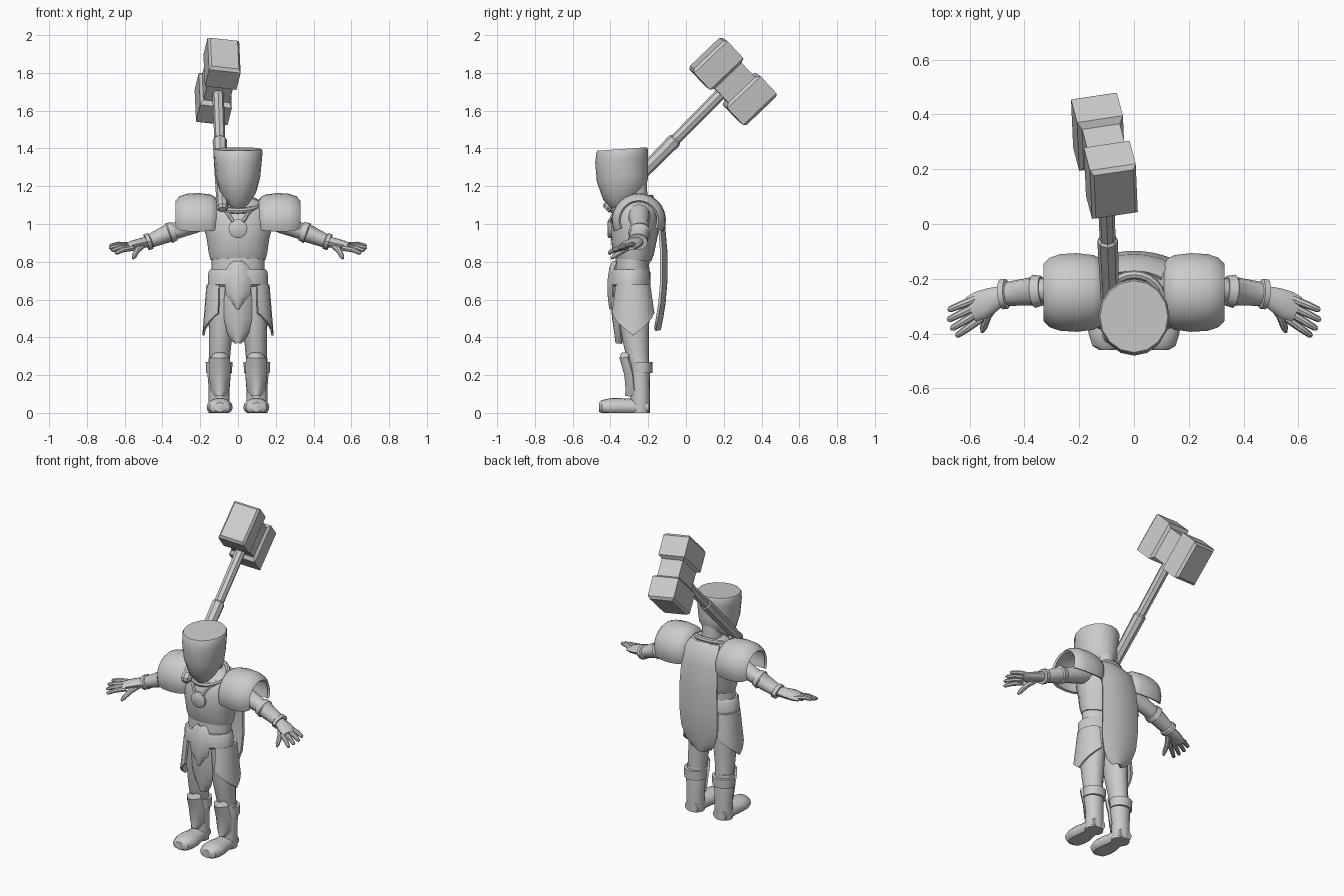
import bpy, bmesh, math
from mathutils import Vector

grey = bpy.data.materials.new("plain_grey")
grey.diffuse_color = (0.6, 0.6, 0.6, 1)
X, Y, Z = Vector((1, 0, 0)), Vector((0, 1, 0)), Vector((0, 0, 1))


def make(name, verts, faces, mirror=False, thick=0, angle=35):
    """Mesh object with optional thickness and a mirrored twin."""
    me = bpy.data.meshes.new(name)
    me.from_pydata([tuple(v) for v in verts], [], faces)
    bm = bmesh.new()
    bm.from_mesh(me)
    bmesh.ops.remove_doubles(bm, verts=bm.verts, dist=0.0002)
    bmesh.ops.recalc_face_normals(bm, faces=bm.faces)
    bm.to_mesh(me)
    bm.free()
    me.materials.append(grey)
    ob = bpy.data.objects.new(name, me)
    bpy.context.collection.objects.link(ob)
    bpy.ops.object.select_all(action='DESELECT')
    ob.select_set(True)
    bpy.context.view_layer.objects.active = ob
    if thick:
        mod = ob.modifiers.new("thickness", 'SOLIDIFY')
        mod.thickness, mod.offset = thick, 0
        bpy.ops.object.modifier_apply(modifier=mod.name)
    if mirror:
        mod = ob.modifiers.new("mirror", 'MIRROR')
        mod.use_mirror_merge = False
        bpy.ops.object.modifier_apply(modifier=mod.name)
    bpy.ops.object.shade_smooth_by_angle(angle=math.radians(angle))
    return ob


def loft(name, rows, ref=X, axis=None, n=16, phase=0, floor=False, **kw):
    """Rings (x, y, z, r1, r2, tilt) joined into a capped tube; r1 lies along ref."""
    cs = [Vector(r[:3]) for r in rows]
    verts = []
    for i, r in enumerate(rows):
        t = axis or (cs[min(i + 1, len(cs) - 1)] - cs[max(i - 1, 0)]).normalized()
        u = (ref - t * ref.dot(t)).normalized()
        v = t.cross(u)
        for k in range(n):
            a = 2 * math.pi * k / n + phase
            p = cs[i] + u * (r[3] * math.cos(a)) + v * (r[4] * math.sin(a))
            if len(r) > 5:
                p.z += r[5] * (p.y - cs[i].y)
            if floor:
                p.z = max(p.z, 0)
            verts.append(p)
    faces = [(i * n + k, i * n + (k + 1) % n, (i + 1) * n + (k + 1) % n, (i + 1) * n + k)
             for i in range(len(rows) - 1) for k in range(n)]
    faces += [tuple(range(n)), tuple(range((len(rows) - 1) * n, len(rows) * n))]
    return make(name, verts, faces, **kw)


def grid(name, rows, thick=0.012, **kw):
    """Sheet through rows of points, thickened."""
    m = len(rows[0])
    faces = [(i * m + k, i * m + k + 1, (i + 1) * m + k + 1, (i + 1) * m + k)
             for i in range(len(rows) - 1) for k in range(m - 1)]
    return make(name, [p for r in rows for p in r], faces, thick=thick, **kw)


def plate(name, rows, bow, cx=0, **kw):
    """Curved plate from rows of (z, y, half width)."""
    cols = [c / 4 for c in range(-4, 5)]
    return grid(name, [[(cx + c * w, y + bow * c * c, z) for c in cols] for z, y, w in rows], **kw)


# Helmet, neck
loft("helmet", [(0, -.305, 1.14, .068, .09, .65), (0, -.32, 1.18, .100, .118, .45),
                (0, -.337, 1.25, .118, .135, .2), (0, -.341, 1.34, .127, .140, .1),
                (0, -.338, 1.385, .130, .137, .07), (0, -.338, 1.397, .124, .131, .07)], axis=Z)
loft("neck", [(0, -.265, 1.08, .065, .065), (0, -.27, 1.26, .055, .06)], axis=Z)

# Torso, chest armour, belt
loft("belly", [(0, -.28, .63, .125, .085), (0, -.285, .70, .142, .095), (0, -.285, .78, .140, .09),
               (0, -.28, .88, .140, .09)], axis=Z)
loft("chest_armour", [(0, -.28, .81, .145, .095, -.1), (0, -.28, .85, .156, .11, -.1),
                      (0, -.275, .92, .165, .122), (0, -.27, 1.0, .185, .132), (0, -.26, 1.07, .175, .118),
                      (0, -.26, 1.115, .125, .09), (0, -.26, 1.14, .075, .07)], axis=Z, n=20)
loft("belt", [(0, -.295, .67, .148, .1), (0, -.295, .68, .160, .108), (0, -.295, .745, .157, .106),
              (0, -.295, .76, .146, .098)], axis=Z, n=20)

# Collar, chain and round pendant
ring = [(.105 * math.cos(a), -.285 + .1 * math.sin(a), 1.105 + .035 * math.sin(a))
        for a in [2 * math.pi * k / 24 for k in range(25)]]
loft("collar", [p + (.016, .016) for p in ring], ref=Z, n=8)
loft("pendant_chain", [(.085, -.34, 1.09, .01, .01), (.05, -.385, 1.05, .01, .01),
                       (.025, -.405, 1.01, .01, .01)], n=6, mirror=True)
loft("pendant", [(0, -.38, .975, .05, .05), (0, -.408, .975, .05, .05),
                 (0, -.416, .975, .038, .038)], axis=Y, n=16)

# Front cloth, shield plate and cape
plate("front_cloth", [(.70, -.395, .06), (.60, -.395, .07), (.50, -.385, .07), (.43, -.375, .055),
                      (.39, -.37, .035), (.37, -.368, .012)], .03)
plate("front_shield", [(.80, -.385, .025), (.77, -.40, .055), (.70, -.41, .068), (.63, -.41, .062),
                       (.58, -.405, .03), (.55, -.40, .004)], .025)
plate("cape", [(1.12, -.175, .10), (1.08, -.138, .115), (1.0, -.118, .125), (.85, -.105, .13),
               (.70, -.105, .132), (.58, -.115, .125), (.50, -.128, .10), (.46, -.136, .07),
               (.44, -.14, .03)], -.025, thick=.014)

# Hip plates, pointed at the outer side
hip = []
for i in range(6):
    row = []
    for k in range(9):
        a = math.radians(-80 + 20 * k)
        z = .68 - (.27 - .12 * abs(k - 4) / 4) * i / 5
        r = .075 + .022 * i / 5
        row.append((.086 + r * math.cos(a), -.28 + (r + .012) * math.sin(a), z))
    hip.append(row)
grid("hip_plate", hip, mirror=True)

# Legs, boots, cuffs, shin plates
loft("leg", [(.082, -.28, .68, .07, .088), (.086, -.277, .56, .072, .085), (.090, -.27, .43, .064, .074),
             (.095, -.263, .35, .058, .066), (.098, -.252, .27, .054, .056)], axis=Z, mirror=True)
loft("boot_shaft", [(.1, -.25, .29, .056, .054), (.1, -.246, .21, .062, .055), (.1, -.24, .12, .055, .05),
                    (.1, -.243, .05, .056, .053), (.1, -.243, 0, .055, .052)], axis=Z, mirror=True)
loft("boot_cuff", [(.1, -.238, .212, .068, .06), (.1, -.238, .27, .071, .062)], axis=Z, mirror=True)
loft("foot", [(.097, -.46, .03, .03, .025), (.097, -.445, .03, .055, .038), (.097, -.40, .03, .069, .048),
              (.097, -.36, .03, .068, .05), (.098, -.31, .03, .058, .045), (.099, -.24, .03, .053, .05),
              (.1, -.195, .03, .045, .035)], axis=Y, floor=True, mirror=True)
plate("shin_plate", [(.09, -.315, .02), (.12, -.312, .042), (.2, -.318, .05), (.26, -.335, .05),
                     (.29, -.345, .045), (.315, -.335, .022)], .04, cx=.096, thick=.016, mirror=True)

# Shoulder armour: open barrel shells
shell = []
for x, r in [(.115, .1), (.125, .118), (.15, .13), (.21, .137), (.27, .133), (.305, .121), (.325, .1)]:
    angles = [math.radians(-25 + 230 * k / 16) for k in range(17)]
    shell.append([(x, -.25 + r * math.cos(a), 1.02 + r * math.sin(a)) for a in angles])
grid("shoulder_armour", shell, thick=.014, mirror=True)

# Arms, bracers, hands
loft("arm", [(.13, -.25, 1.05, .06, .06), (.24, -.245, 1.0, .05, .052), (.34, -.243, .96, .045, .043),
             (.48, -.257, .905, .03, .03)], ref=Y, n=12, mirror=True)
loft("bracer", [(.335, -.243, .962, .054, .05), (.365, -.246, .952, .061, .056), (.37, -.246, .95, .052, .048),
                (.46, -.255, .912, .044, .037), (.465, -.255, .91, .055, .044), (.485, -.257, .903, .055, .044)],
     ref=Y, n=12, mirror=True)
loft("palm", [(.475, -.256, .906, .032, .028), (.52, -.277, .897, .046, .027), (.56, -.297, .888, .053, .024),
              (.595, -.312, .88, .048, .017)], ref=Y, n=12, mirror=True)
tips = [(.68, -.315, .885), (.682, -.352, .873), (.67, -.385, .86), (.65, -.41, .845)]
for i, tip in enumerate(tips):
    base, tip = Vector((.575 - .006 * i, -.272 - .024 * i, .888 - .005 * i)), Vector(tip)
    mid = base.lerp(tip, .55) + Vector((0, 0, .006))
    loft("finger", [(*base, .015, .015), (*mid, .014, .014), (*base.lerp(tip, .93), .011, .011),
                    (*tip, .005, .005)], ref=Z, n=8, mirror=True)
loft("thumb", [(.505, -.285, .89, .02, .02), (.535, -.335, .86, .016, .016), (.55, -.38, .83, .013, .013),
               (.555, -.395, .817, .006, .006)], ref=Z, n=8, mirror=True)

# War hammer: pommel, grip, shaft, block head
low, top = Vector((-.083, -.41, 1.09)), Vector((-.108, .249, 1.755))
side = (top - low).normalized()
loft("hammer_pommel", [(*(low + side * d), r, r) for d, r in [(-.02, .02), (-.005, .032), (.03, .032), (.04, .02)]],
     n=8, angle=20)
loft("hammer_grip", [(*low, .03, .03), (*low.lerp(top, .53), .038, .038), (*low.lerp(top, .54), .03, .03)],
     n=8, angle=20)
loft("hammer_shaft", [(*low.lerp(top, .5), .029, .029), (*top, .031, .031)], n=8, angle=20)
axis = Vector((-.075, .282, -.299)).normalized()
half = [(-.207, .073, .108), (-.192, .085, .122), (-.068, .085, .122), (-.053, .07, .098)]
profile = half + [(-t, u, v) for t, u, v in reversed(half)]
loft("hammer_head", [(*(top + axis * t), u * 2 ** .5, v * 2 ** .5) for t, u, v in profile],
     ref=axis.cross(side), axis=axis, n=4, phase=math.pi / 4, angle=10)
